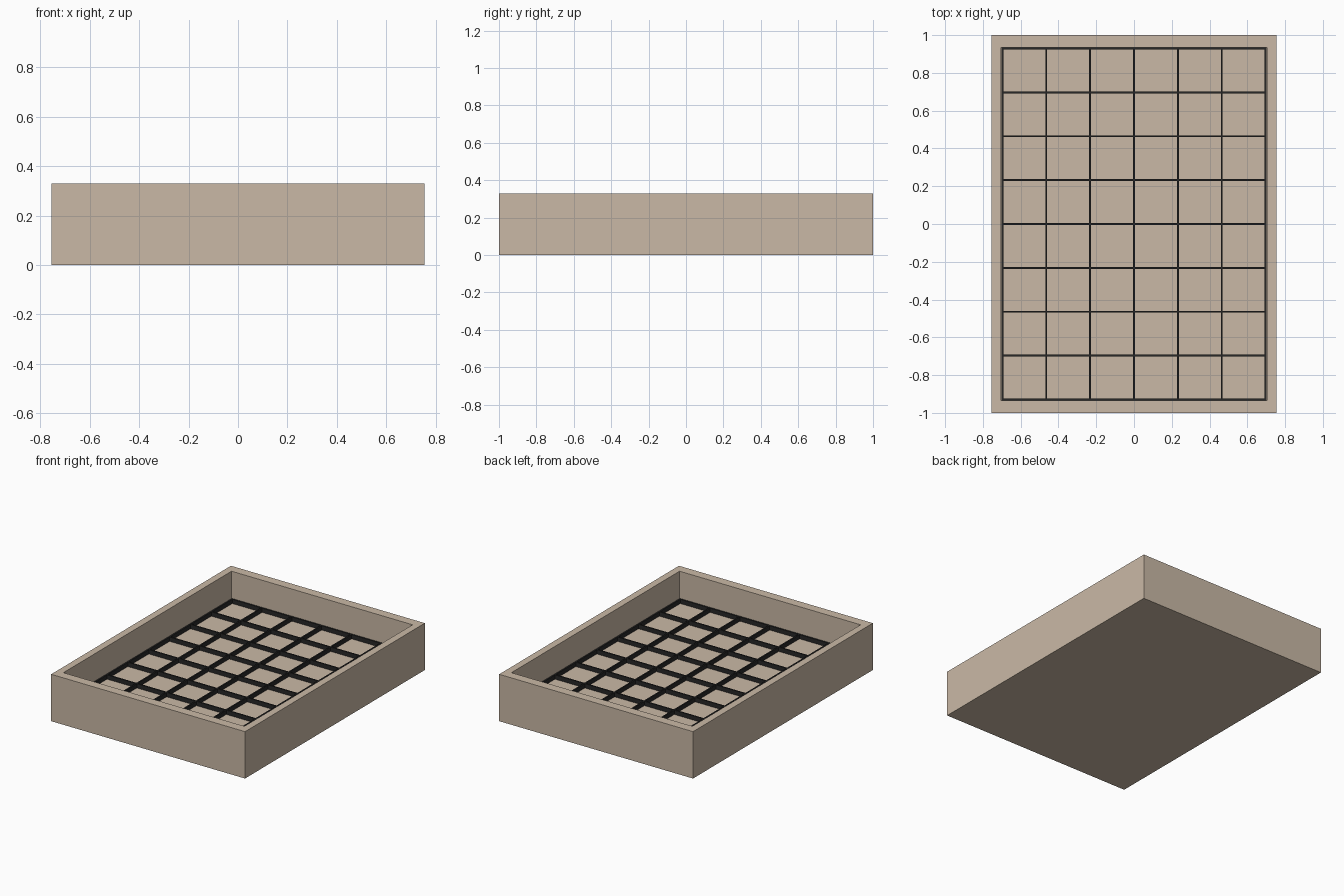
import bpy, bmesh
from mathutils import Vector

if "Cube" in bpy.data.objects:
    bpy.data.objects.remove(bpy.data.objects["Cube"])

W, L, H = 0.755, 1.0, 0.33        # outer half width, half length, height
IW, IL, FLOOR = 0.705, 0.935, 0.11  # inner half width, half length, floor height
CELL, BAR_T, BAR_H = 0.2322, 0.01, 0.03


def material(name, colour):
    m = bpy.data.materials.new(name)
    m.diffuse_color = (*colour, 1)
    m.use_nodes = True
    m.node_tree.nodes["Principled BSDF"].inputs["Base Color"].default_value = m.diffuse_color
    return m


def finish(bm, name, mat):
    me = bpy.data.meshes.new(name)
    bm.to_mesh(me)
    bm.free()
    me.materials.append(mat)
    ob = bpy.data.objects.new(name, me)
    bpy.context.collection.objects.link(ob)
    return ob


def add_box(bm, centre, size):
    verts = bmesh.ops.create_cube(bm, size=1)["verts"]
    bmesh.ops.scale(bm, vec=size, verts=verts)
    bmesh.ops.translate(bm, vec=centre, verts=verts)
    return verts


wood = material("wood", (0.59, 0.485, 0.38))
black = material("black", (0.02, 0.02, 0.02))

# Tray: a solid block whose top is inset to the rim and sunk to the floor
bm = bmesh.new()
add_box(bm, (0, 0, H / 2), (2 * W, 2 * L, H))
bm.normal_update()
top = next(f for f in bm.faces if f.normal.z > 0.9)
bmesh.ops.inset_individual(bm, faces=[top], thickness=0.02)
for v in top.verts:
    v.co = Vector((IW if v.co.x > 0 else -IW, IL if v.co.y > 0 else -IL, H))
sunk = bmesh.ops.extrude_discrete_faces(bm, faces=[top])["faces"][0]
for v in sunk.verts:
    v.co.z = FLOOR
finish(bm, "tray", wood)

# Grid of thin upright strips on the floor
z = FLOOR + BAR_H / 2
bm = bmesh.new()
for i in range(-3, 4):
    add_box(bm, (i * CELL, 0, z), (BAR_T, 8 * CELL + BAR_T, BAR_H))
finish(bm, "lengthwise_strips", black)

bm = bmesh.new()
for j in range(-4, 5):
    add_box(bm, (0, j * CELL, z), (6 * CELL + BAR_T, BAR_T, BAR_H))
finish(bm, "crosswise_strips", black)
